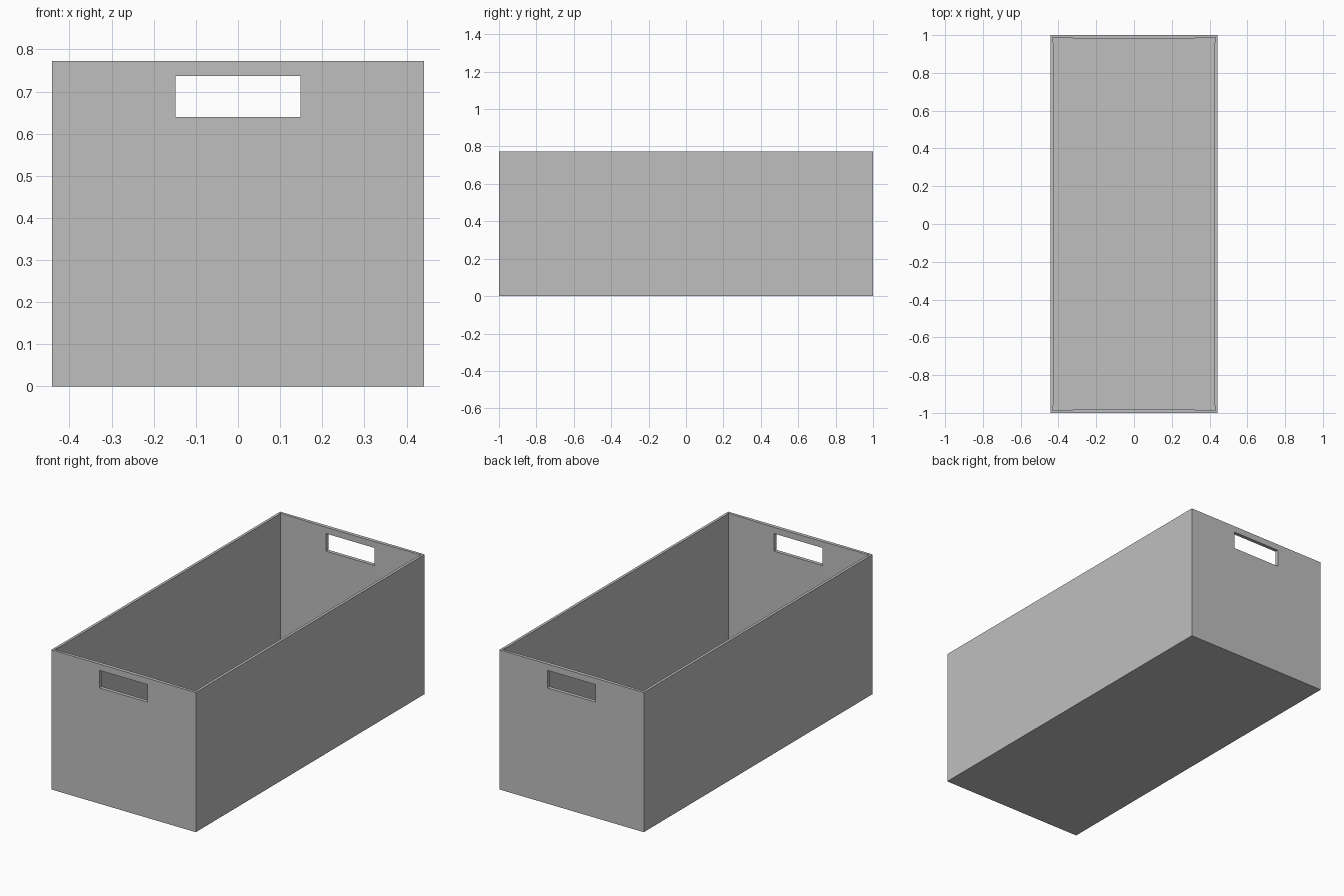
import bpy
import bmesh

default_cube = bpy.data.objects.get("Cube")
if default_cube:
    bpy.data.objects.remove(default_cube)

HALF_W, HALF_L, HEIGHT = 0.442, 1.0, 0.772
FLOOR = 0.015

grey = bpy.data.materials.new("light_grey")
grey.use_nodes = True
colour = (0.52, 0.52, 0.52, 1)
grey.diffuse_color = colour
grey.node_tree.nodes["Principled BSDF"].inputs["Base Color"].default_value = colour


def prism(name, outline, z0, z1):
    """Vertical prism with the given plan outline."""
    bm = bmesh.new()
    base = bm.faces.new([bm.verts.new((x, y, z0)) for x, y in outline])
    top = bmesh.ops.extrude_face_region(bm, geom=[base])["geom"]
    bmesh.ops.translate(bm, vec=(0, 0, z1 - z0),
                        verts=[v for v in top if isinstance(v, bmesh.types.BMVert)])
    bmesh.ops.recalc_face_normals(bm, faces=bm.faces)
    mesh = bpy.data.meshes.new(name)
    bm.to_mesh(mesh)
    bm.free()
    mesh.materials.append(grey)
    obj = bpy.data.objects.new(name, mesh)
    bpy.context.collection.objects.link(obj)
    return obj


def rectangle(w, l):
    return [(-w, -l), (w, -l), (w, l), (-w, l)]


def cut(target, cutter):
    """Subtract the cutter, then discard it."""
    cutter.hide_render = True
    mod = target.modifiers.new("cut", "BOOLEAN")
    mod.operation = "DIFFERENCE"
    mod.solver = "EXACT"
    mod.object = cutter
    bpy.context.view_layer.objects.active = target
    bpy.ops.object.modifier_apply(modifier=mod.name)
    bpy.data.objects.remove(cutter)


# Outer body of the bin
bin_body = prism("storage_bin", rectangle(HALF_W, HALF_L), 0, HEIGHT)

# Hollow interior, with walls slightly thicker towards their middles
quarter = [(0.427, 0.955), (0.432, 0.987), (0.40, 0.985), (0.16, 0.98)]
half = quarter + [(-x, y) for x, y in reversed(quarter)]
cavity = half + [(-x, -y) for x, y in half]
cut(bin_body, prism("cavity_cutter", cavity, FLOOR, HEIGHT + 0.1))

# Hand slots through both end walls
cut(bin_body, prism("handle_cutter", rectangle(0.148, HALF_L + 0.1), 0.64, 0.737))
